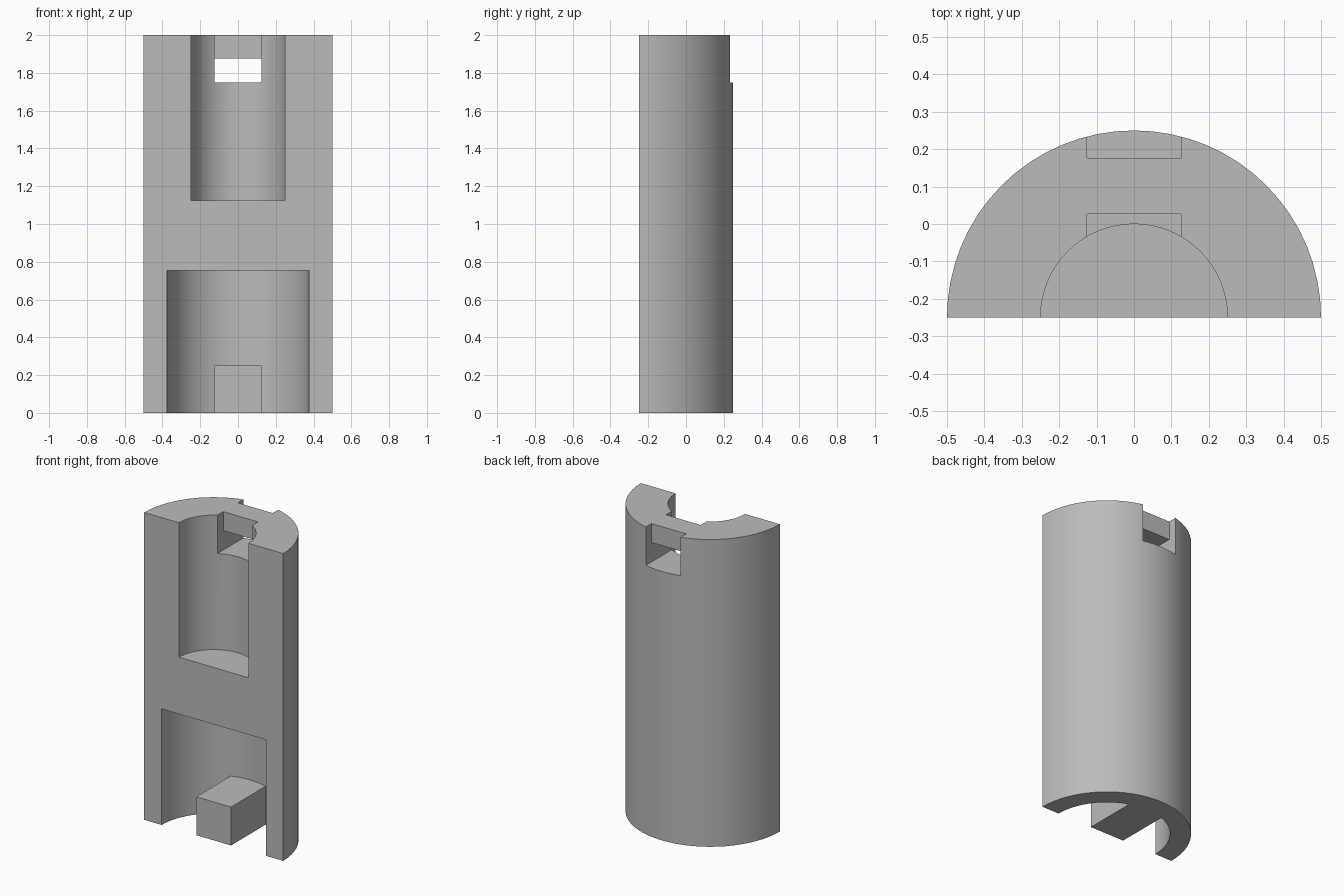
import bpy
import bmesh
from math import pi, cos, sin
from mathutils import Vector

if "Cube" in bpy.data.objects:
    bpy.data.objects.remove(bpy.data.objects["Cube"], do_unlink=True)

FRONT = -0.25      # flat front plane, also the cylinder axis
STEPS = 32         # segments per half circle

grey = bpy.data.materials.new("plain grey")
grey.use_nodes = True
COLOUR = (0.5, 0.5, 0.5, 1)
grey.diffuse_color = COLOUR
grey.node_tree.nodes["Principled BSDF"].inputs["Base Color"].default_value = COLOUR


def prism(name, points, offset):
    """Extrude a closed outline along an offset vector."""
    bm = bmesh.new()
    face = bm.faces.new([bm.verts.new(p) for p in points])
    ext = bmesh.ops.extrude_face_region(bm, geom=[face])
    verts = [v for v in ext["geom"] if isinstance(v, bmesh.types.BMVert)]
    bmesh.ops.translate(bm, verts=verts, vec=Vector(offset))
    bmesh.ops.recalc_face_normals(bm, faces=bm.faces)
    mesh = bpy.data.meshes.new(name)
    bm.to_mesh(mesh)
    bm.free()
    mesh.materials.append(grey)
    obj = bpy.data.objects.new(name, mesh)
    bpy.context.collection.objects.link(obj)
    return obj


def half_round(name, radius, bottom, top, overshoot=0.0):
    """Upright half cylinder bulging to the back, optionally run past the front."""
    arc = [(radius * cos(pi * i / STEPS), FRONT + radius * sin(pi * i / STEPS), bottom)
           for i in range(STEPS + 1)]
    if overshoot:
        arc += [(-radius, FRONT - overshoot, bottom), (radius, FRONT - overshoot, bottom)]
    return prism(name, arc, (0, 0, top - bottom))


def activate(obj):
    bpy.ops.object.select_all(action="DESELECT")
    obj.select_set(True)
    bpy.context.view_layer.objects.active = obj


def cut(obj, cutter):
    """Subtract the cutter from the object and discard the cutter."""
    cutter.hide_render = True
    activate(obj)
    mod = obj.modifiers.new("cut", "BOOLEAN")
    mod.operation = "DIFFERENCE"
    mod.solver = "EXACT"
    mod.object = cutter
    bpy.ops.object.modifier_apply(modifier=mod.name)
    bpy.data.objects.remove(cutter, do_unlink=True)


# Half-cylinder shell with an upper bore and a wider lower socket
body = half_round("half_cylinder_body", 0.5, 0, 2)
cut(body, half_round("upper_bore_cutter", 0.25, 1.125, 2.1, 0.1))
cut(body, half_round("lower_socket_cutter", 0.375, -0.1, 0.755, 0.1))

# Strap slot: open notches on both sides of a bridge, joined by a window below it
slot = [(-0.1, 1.75), (0.4, 1.75), (0.4, 2.1), (0.177, 2.1),
        (0.177, 1.877), (0.027, 1.877), (0.027, 2.1), (-0.1, 2.1)]
cut(body, prism("slot_cutter", [(-0.125, y, z) for y, z in slot], (0.25, 0, 0)))

# Square peg filling the middle of the socket, its back following the socket wall
peg = half_round("socket_peg", 0.375, 0, 0.25)
for side in (-1, 1):
    edge = [(side * 0.125, -0.4, -0.1), (side * 0.125, 0.3, -0.1),
            (side * 0.5, 0.3, -0.1), (side * 0.5, -0.4, -0.1)]
    cut(peg, prism("peg_side_cutter", edge, (0, 0, 0.5)))

for part in (body, peg):
    activate(part)
    bpy.ops.object.shade_smooth_by_angle(angle=pi / 6)
